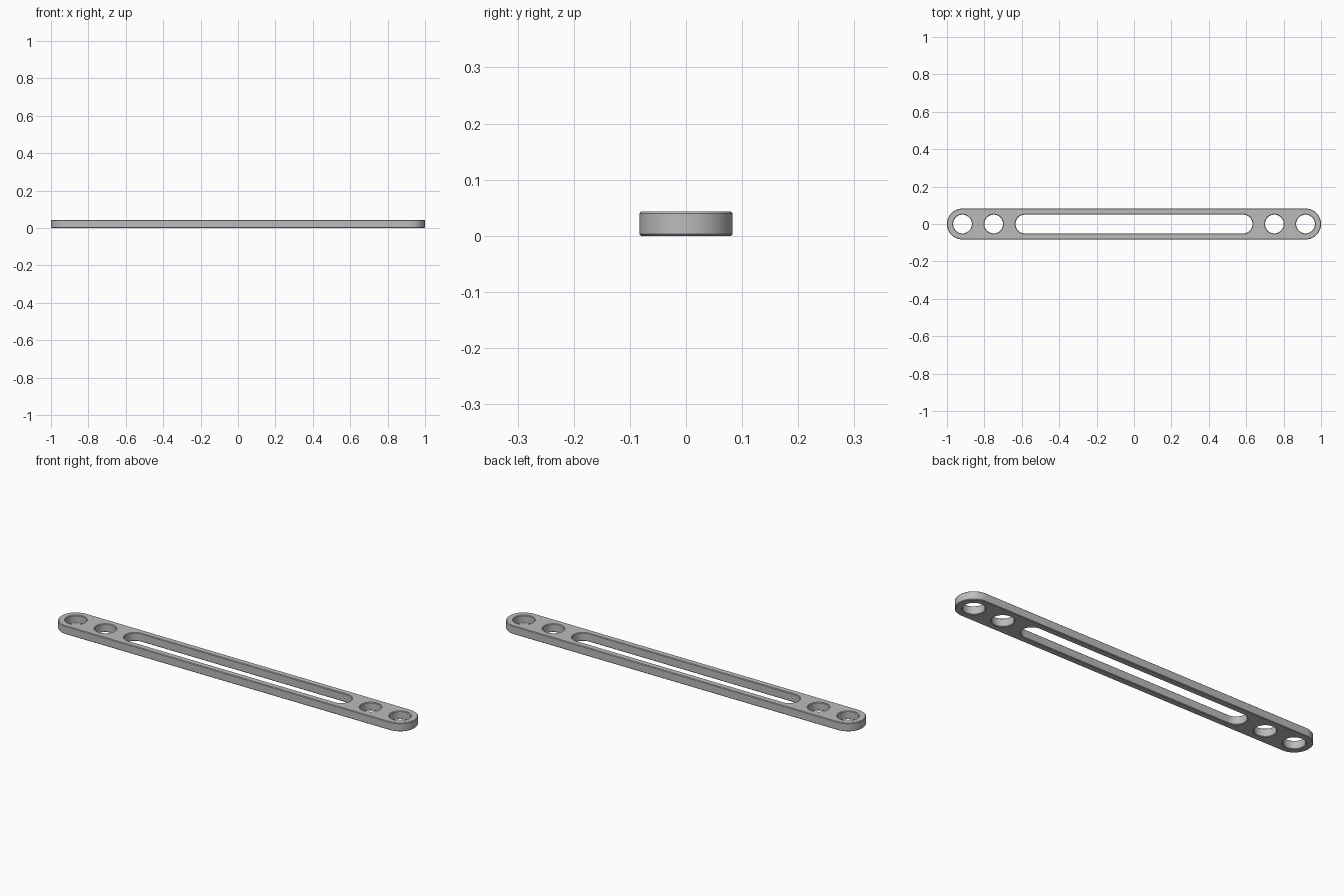
import bpy
import bmesh
from math import cos, sin, pi

cube = bpy.data.objects.get("Cube")
if cube:
    bpy.data.objects.remove(cube, do_unlink=True)

THICK = 0.043      # plate thickness
CHAMFER = 0.003    # small edge break on every rim
PITCH = 1 / 6      # spacing of the hole centres
END = 0.917        # centre of the rounded ends
STEPS = 24         # segments per half circle


def stadium(bm, cx, half, radius, z):
    """Closed ring of vertices: two half circles joined by straight sides."""
    ring = []
    for side, start in ((1, -pi / 2), (-1, pi / 2)):
        for i in range(STEPS + 1):
            if half == 0 and i == STEPS:
                continue  # plain circle: skip the doubled point
            a = start + pi * i / STEPS
            ring.append(bm.verts.new((cx + side * half + radius * cos(a), radius * sin(a), z)))
    return ring


def wall(bm, cx, half, radius, inset):
    """Chamfered wall; returns the edges of its bottom and top rims."""
    levels = ((inset, 0), (0, CHAMFER), (0, THICK - CHAMFER), (inset, THICK))
    rings = [stadium(bm, cx, half, radius + d, z) for d, z in levels]
    n = len(rings[0])
    for low, high in zip(rings, rings[1:]):
        for i in range(n):
            j = (i + 1) % n
            bm.faces.new((low[i], low[j], high[j], high[i]))
    return [[bm.edges.get((r[i], r[(i + 1) % n])) for i in range(n)]
            for r in (rings[0], rings[-1])]


bm = bmesh.new()
# Outer rim, long slot, then two round holes at each end
rims = [wall(bm, 0, END, 1 - END, -CHAMFER),
        wall(bm, 0, END - 2 * PITCH, 0.05, CHAMFER)]
for side in (-1, 1):
    for k in (0, 1):
        rims.append(wall(bm, side * (END - k * PITCH), 0, 0.05, CHAMFER))

# Flat bottom and top faces around the openings
for level, up in ((0, -1), (1, 1)):
    edges = [e for rim in rims for e in rim[level]]
    bmesh.ops.triangle_fill(bm, edges=edges, use_beauty=True, normal=(0, 0, up))
bmesh.ops.recalc_face_normals(bm, faces=bm.faces)

mesh = bpy.data.meshes.new("slotted_bar")
bm.to_mesh(mesh)
bm.free()
bar = bpy.data.objects.new("slotted_bar", mesh)
bpy.context.collection.objects.link(bar)

# Plain grey material
grey = bpy.data.materials.new("grey")
grey.use_nodes = True
colour = (0.5, 0.5, 0.5, 1)
grey.diffuse_color = colour
grey.node_tree.nodes["Principled BSDF"].inputs["Base Color"].default_value = colour
mesh.materials.append(grey)

# Smooth round walls, crisp chamfers
bpy.ops.object.select_all(action="DESELECT")
bar.select_set(True)
bpy.context.view_layer.objects.active = bar
bpy.ops.object.shade_smooth_by_angle(angle=pi / 6)
